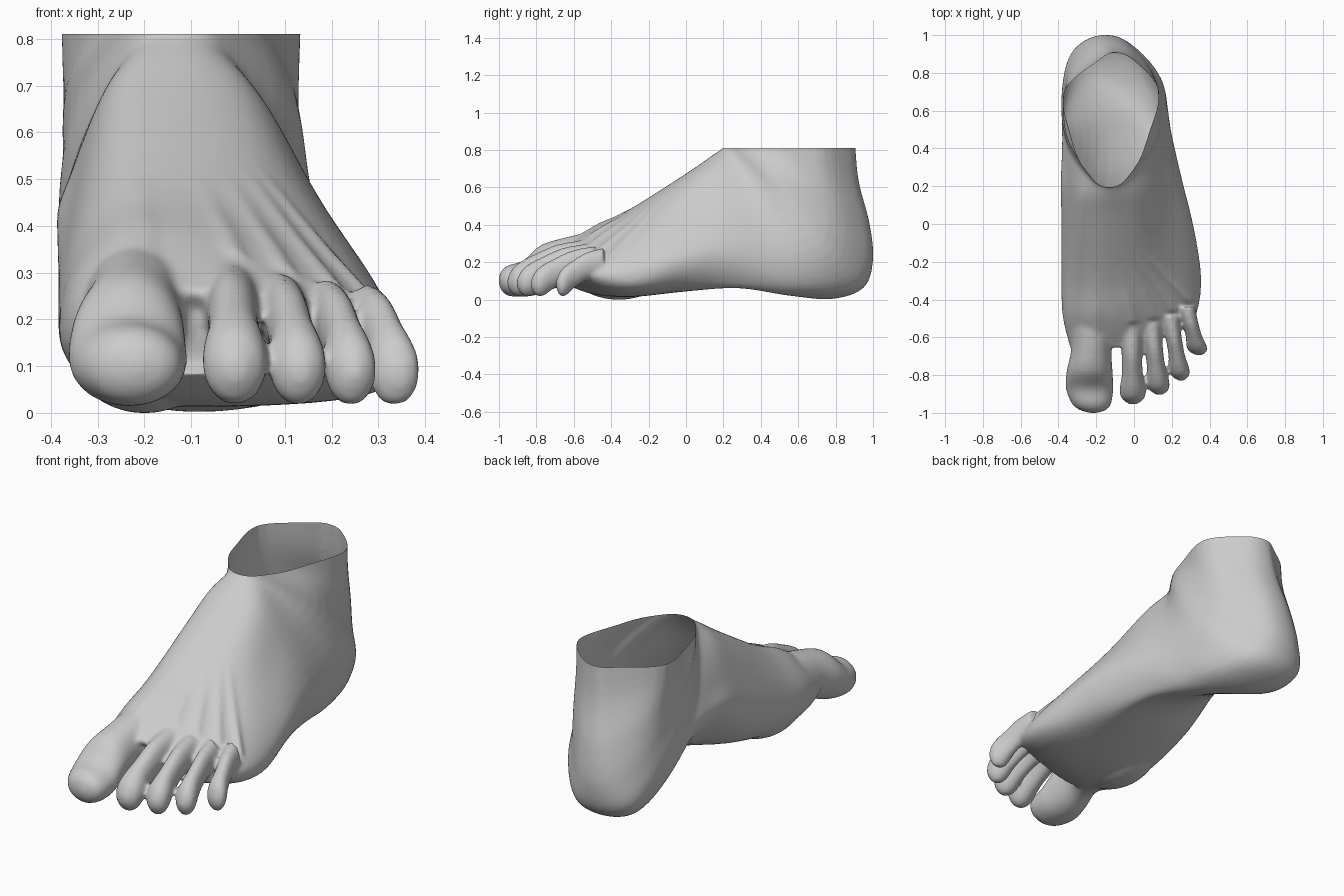
import bpy, bmesh, math
from mathutils import Vector
from mathutils.bvhtree import BVHTree

cube = bpy.data.objects.get("Cube")
if cube:
    bpy.data.objects.remove(cube, do_unlink=True)

STEPS = 5
TOP = 0.81


def spline(p, q, r, s, t):
    """Smooth curve from q to r with p and s as neighbours."""
    return 0.5 * (2 * q + (r - p) * t + (2 * p - 5 * q + 4 * r - s) * t * t
                  + (3 * q - p - 3 * r + s) * t * t * t)


def refine(points, closed):
    """Add smooth in-between points to a row of points."""
    n = len(points)

    def at(i):
        return points[i % n] if closed else points[min(max(i, 0), n - 1)]
    out = []
    for i in range(n if closed else n - 1):
        out += [spline(at(i - 1), at(i), at(i + 1), at(i + 2), k / STEPS)
                for k in range(STEPS)]
    return out if closed else out + [points[-1]]


def loft(bm, rings):
    """Skin smooth closed rings into one capped solid."""
    rings = [refine(ring, True) for ring in rings]
    columns = [refine(list(col), False) for col in zip(*rings)]
    rows = [[bm.verts.new(v) for v in row] for row in zip(*columns)]
    faces = []
    for a, b in zip(rows, rows[1:]):
        for i in range(len(a)):
            j = (i + 1) % len(a)
            faces.append(bm.faces.new((a[i], a[j], b[j], b[i])))
    faces.append(bm.faces.new(rows[0][::-1]))
    faces.append(bm.faces.new(rows[-1]))
    bmesh.ops.recalc_face_normals(bm, faces=faces)


def oval(x, y, z, rx, rz):
    return [Vector((x + rx * math.sin(a), y, z + rz * math.cos(a)))
            for a in (math.tau * i / 10 for i in range(10))]


def foot_ring(ty, tz, by, bz, tx, bx, full, r2, r3, r4, l2, l3, l4):
    """Section from a point on the instep to a point on the sole or heel."""
    sweep = max(0, -0.75 * ty)
    arch = 0.12 * math.exp(-((by - 0.4) / 0.3) ** 2)
    r1, l1 = tx + full * (r2 - tx), tx + (full + 0.05) * (l2 - tx)

    def place(s, x, lift=0):
        return Vector((x, ty + (by - ty) * s + sweep * (x + 0.2) ** 2,
                       tz + (bz - tz) * s + lift))
    return [place(0, tx), place(.08, r1), place(.35, r2), place(.7, r3),
            place(.94, r4), place(1, bx), place(.94, l4, arch * 0.7),
            place(.7, l3, arch), place(.35, l2), place(.08, l1)]


# Each row: instep y z, sole y z, centre x of both, instep fullness,
# right widths, left widths
forefoot = [
    (-.67, .27, -.65, .09, -.20, -.08, .45, .22, .32, .22, -.33, -.33, -.25),
    (-.50, .39, -.50, .035, -.20, -.07, .45, .24, .35, .27, -.36, -.37, -.27),
    (-.30, .49, -.30, .02, -.17, -.06, .5, .24, .35, .28, -.36, -.38, -.28),
    (0, .68, 0, .05, -.15, .08, .56, .17, .31, .25, -.35, -.38, -.25),
    (.13, .77, .28, .07, -.14, .11, .56, .14, .25, .21, -.35, -.38, -.20),
    (.20, .82, .55, .03, -.13, .03, .48, .12, .20, .16, -.35, -.37, -.19),
]
heel_and_ankle = [
    (.20, .84, .78, .01, -.13, -.13, .44, .12, .18, .09, -.35, -.38, -.29),
    (.20, .86, .95, .07, -.13, -.14, .42, .13, .16, .03, -.365, -.38, -.32),
    (.20, .87, 1.0, .22, -.13, -.15, .42, .13, .12, -.02, -.36, -.365, -.28),
    (.20, .88, .98, .42, -.13, -.14, .42, .11, .12, -.02, -.36, -.36, -.24),
    (.20, .90, .92, .66, -.13, -.12, .48, .07, .13, 0, -.33, -.37, -.20),
    (.20, .96, .90, .95, -.13, -.09, .5, .05, .14, 0, -.32, -.375, -.18),
]

bm = bmesh.new()
loft(bm, [foot_ring(*row) for row in forefoot + heel_and_ankle])
skin = BVHTree.FromBMesh(bm)

# Ball of the foot under the big toe
ball = bmesh.ops.create_uvsphere(bm, u_segments=24, v_segments=16, radius=1)
for v in ball["verts"]:
    v.co = Vector((v.co.x * .16 - .2, v.co.y * .24 - .36, v.co.z * .14 + .145))

# Big toe, with a step down to the nail
big_toe = [
    (-.21, -.50, .21, .13, .16), (-.225, -.66, .205, .108, .13),
    (-.235, -.78, .165, .122, .13), (-.235, -.87, .118, .126, .097),
    (-.225, -.95, .108, .105, .082), (-.218, -.985, .108, .07, .055),
    (-.215, -1.0, .108, .02, .02),
]
loft(bm, [oval(*ring) for ring in big_toe])

# Four smaller toes share one profile: distance, height, width, thickness
toe_profile = [(0, .24, .95, .085), (.35, .215, .82, .085), (.62, .165, .85, .088),
               (.8, .122, 1.05, .094), (.92, .105, .92, .074), (1, .1, .3, .022)]
# Root x y, tip x y, half width, height factor
small_toes = [(-.015, -.55, -.005, -.955, .066, 1), (.09, -.53, .135, -.905, .058, .94),
              (.19, -.49, .25, -.83, .052, .9), (.275, -.44, .345, -.695, .052, .87)]
for rx, ry, tx, ty, width, tall in small_toes:
    loft(bm, [oval(rx + (tx - rx) * d, ry + (ty - ry) * d, z * tall,
                   width * w, h * tall) for d, z, w, h in toe_profile])

# Faint tendons fanning from each toe and sinking into the instep
for x, y in [(-.2, -.6)] + [toe[:2] for toe in small_toes]:
    ridge = []
    for k in range(6):
        t = k / 5
        px = x + (-.13 + .3 * x - x) * t
        py = y + .03 + (-.1 - y) * t
        hit = skin.ray_cast(Vector((px, py, 2)), Vector((0, 0, -1)))[0]
        if hit:
            size = .045 - .01 * t
            ridge.append(oval(px, py, hit.z - size * (.75 + .4 * t), size, size))
    if len(ridge) > 2:
        loft(bm, ridge)

mesh = bpy.data.meshes.new("foot")
bm.to_mesh(mesh)
bm.free()
foot = bpy.data.objects.new("foot", mesh)
bpy.context.scene.collection.objects.link(foot)

# Fuse all parts into one soft skin
fuse = foot.modifiers.new("fuse", 'REMESH')
fuse.mode = 'VOXEL'
fuse.voxel_size = 0.01
soften = foot.modifiers.new("soften", 'SMOOTH')
soften.factor = 0.5
soften.iterations = 12
bpy.context.view_layer.update()
graph = bpy.context.evaluated_depsgraph_get()
fused = bpy.data.meshes.new_from_object(foot.evaluated_get(graph))
foot.modifiers.clear()
foot.data = fused
fused.name = "foot"

# Rest on the ground, then cut the ankle open
bm = bmesh.new()
bm.from_mesh(fused)
ground = min(v.co.z for v in bm.verts)
bmesh.ops.translate(bm, verts=bm.verts[:], vec=(0, 0, -ground))
bmesh.ops.bisect_plane(bm, geom=bm.verts[:] + bm.edges[:] + bm.faces[:],
                       plane_co=(0, 0, TOP), plane_no=(0, 0, 1), clear_outer=True)
for face in bm.faces:
    face.smooth = True
bm.to_mesh(fused)
bm.free()

# Plain grey colour
grey = bpy.data.materials.new("plain grey")
grey.use_nodes = True
colour = (0.6, 0.6, 0.6, 1)
grey.diffuse_color = colour
grey.node_tree.nodes["Principled BSDF"].inputs["Base Color"].default_value = colour
fused.materials.clear()
fused.materials.append(grey)
